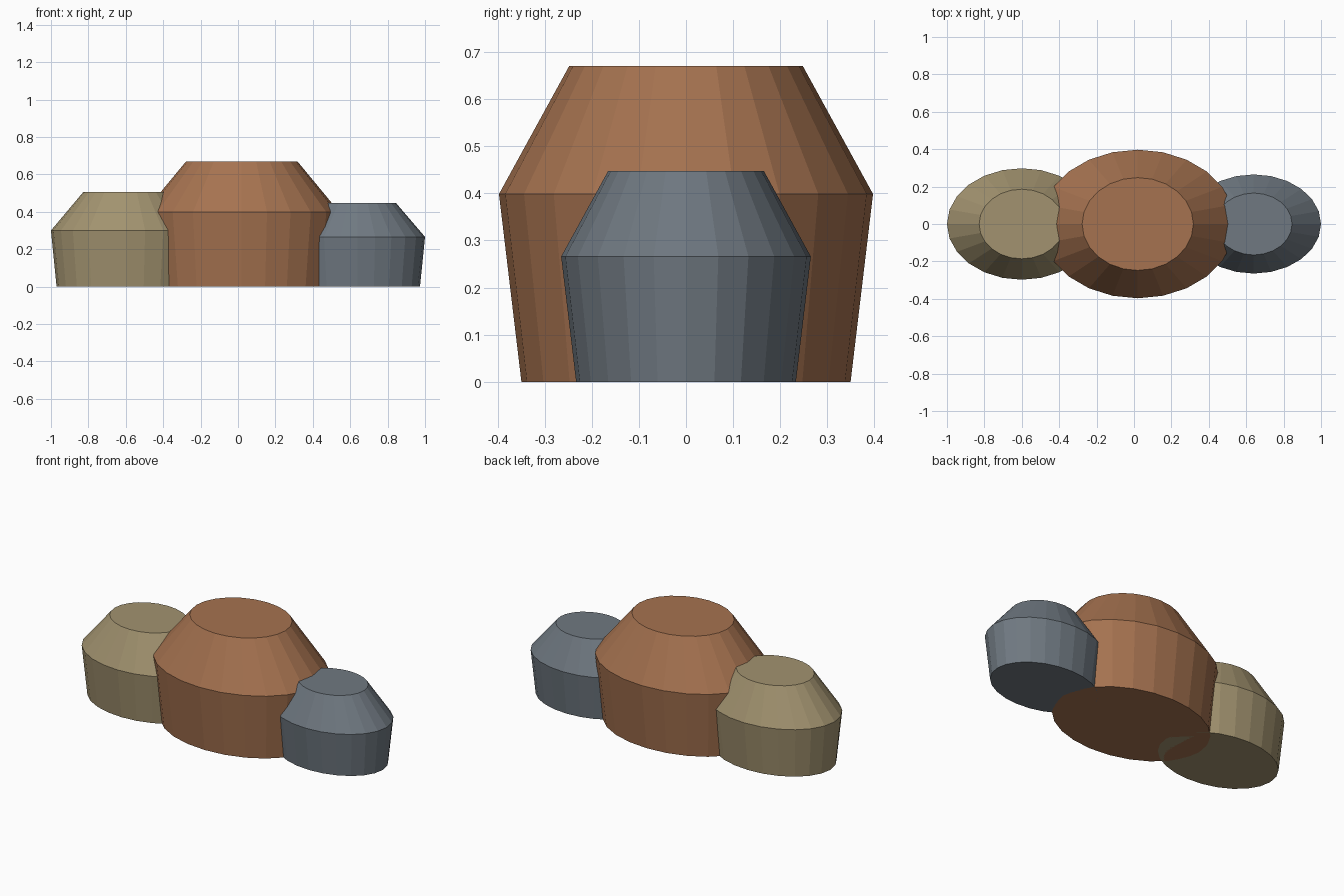
import bpy, bmesh
from math import sin, cos, tau

if "Cube" in bpy.data.objects:
    bpy.data.objects.remove(bpy.data.objects["Cube"])

SIDES = 24
# ring profile: x factor, y factor, height fraction
PROFILE = [(0.925, 0.88, 0.0), (1.0, 1.0, 0.595), (0.57, 0.625, 1.0)]


def rock(name, x, rx, ry, height, color):
    """Faceted elliptical boulder: flared sides, sloped shoulder, flat top."""
    bm = bmesh.new()
    rings = []
    for fx, fy, fz in PROFILE:
        rings.append([bm.verts.new((x + rx * fx * cos(tau * i / SIDES),
                                    ry * fy * sin(tau * i / SIDES),
                                    height * fz)) for i in range(SIDES)])
    for low, high in zip(rings, rings[1:]):
        for i in range(SIDES):
            j = (i + 1) % SIDES
            bm.faces.new((low[i], low[j], high[j], high[i]))
    bm.faces.new(rings[0][::-1])
    bm.faces.new(rings[-1])
    mesh = bpy.data.meshes.new(name)
    bm.to_mesh(mesh)
    bm.free()
    mat = bpy.data.materials.new(name + "_stone")
    mat.diffuse_color = (*color, 1)
    mat.use_nodes = True
    mat.node_tree.nodes["Principled BSDF"].inputs["Base Color"].default_value = mat.diffuse_color
    mesh.materials.append(mat)
    bpy.context.collection.objects.link(bpy.data.objects.new(name, mesh))


# Large middle boulder with a smaller one on each side
rock("middle_rock", 0.02, 0.522, 0.397, 0.67, (0.38, 0.17, 0.08))
rock("left_rock", -0.60, 0.40, 0.298, 0.505, (0.36, 0.29, 0.16))
rock("right_rock", 0.64, 0.36, 0.265, 0.447, (0.16, 0.19, 0.22))
